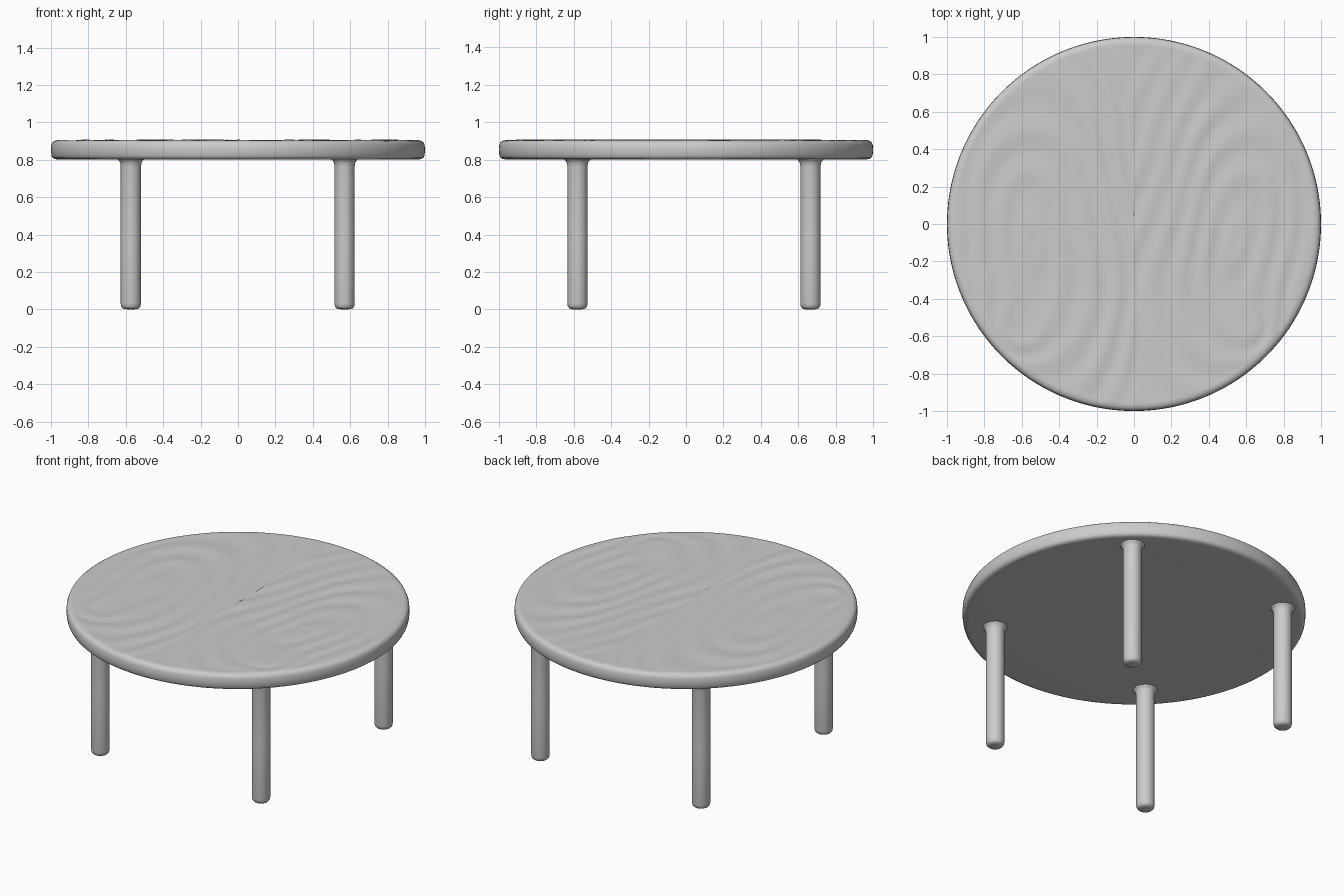
import bpy, bmesh, math
from mathutils import Vector, noise

if "Cube" in bpy.data.objects:
    bpy.data.objects.remove(bpy.data.objects["Cube"])


def lathe(name, profile, segs, location=(0, 0, 0), height=None):
    """Spin an (r, z) profile around z; the first and last points lie on the axis."""
    bm = bmesh.new()
    rings = []
    for r, z in profile:
        count = 1 if r == 0 else segs
        ring = []
        for i in range(count):
            a = 2 * math.pi * i / segs
            x, y = r * math.cos(a), r * math.sin(a)
            ring.append(bm.verts.new((x, y, z + (height(x, y, z) if height else 0))))
        rings.append(ring)
    for lo, hi in zip(rings, rings[1:]):
        for i in range(segs):
            j = (i + 1) % segs
            if len(lo) == 1:
                bm.faces.new((lo[0], hi[j], hi[i]))
            elif len(hi) == 1:
                bm.faces.new((lo[i], lo[j], hi[0]))
            else:
                bm.faces.new((lo[i], lo[j], hi[j], hi[i]))
    for f in bm.faces:
        f.smooth = True
    mesh = bpy.data.meshes.new(name)
    bm.to_mesh(mesh)
    bm.free()
    obj = bpy.data.objects.new(name, mesh)
    obj.location = location
    bpy.context.collection.objects.link(obj)
    return obj


def grain(x, y, z):
    """Carved wood grain: rings around two large and two small knots."""
    if z < 0.895:
        return 0
    u, v = abs(x) - 0.54, y + 0.1
    u -= 0.22 * v * (1 if x > 0 else 0.3)
    big = math.hypot(u, v / 2.3)
    small = math.hypot(abs(x) - 0.65, y + 0.59)
    wobble = noise.noise(Vector((x * 2.2, y * 1.6, 3.0)))
    phase = big * 50 + 3.5 * wobble - 6 * math.exp(-(small / 0.16) ** 2)
    strength = 0.6 + 0.5 * noise.noise(Vector((x * 3, y * 3, 8.0)))
    fade = min(1, (1 - math.hypot(x, y)) / 0.1)
    return 0.0045 * strength * fade * math.sin(phase)


# Round top with softened rim and a finely divided, grained upper face
rim = [(0, 0.802), (0.5, 0.802), (0.96, 0.802), (0.978, 0.803), (0.991, 0.81),
       (0.997, 0.822), (1.0, 0.85), (0.998, 0.878), (0.992, 0.893), (0.98, 0.901)]
n = 100
face = [(0.965 * (1 - i / n), 0.904) for i in range(n)] + [(0, 0.904)]
lathe("table_top", rim + face, 256, height=grain)

# Four round legs with rounded feet, flared slightly into the top
leg = [(0, 0), (0.03, 0.001), (0.043, 0.005), (0.051, 0.014), (0.054, 0.03),
       (0.054, 0.4), (0.054, 0.765), (0.057, 0.783), (0.063, 0.795),
       (0.072, 0.802), (0.072, 0.815), (0, 0.815)]
for row, y in (("front", -0.58), ("back", 0.665)):
    for side, x in (("left", -0.573), ("right", 0.57)):
        lathe(f"{row}_{side}_leg", leg, 32, (x, y, 0))
